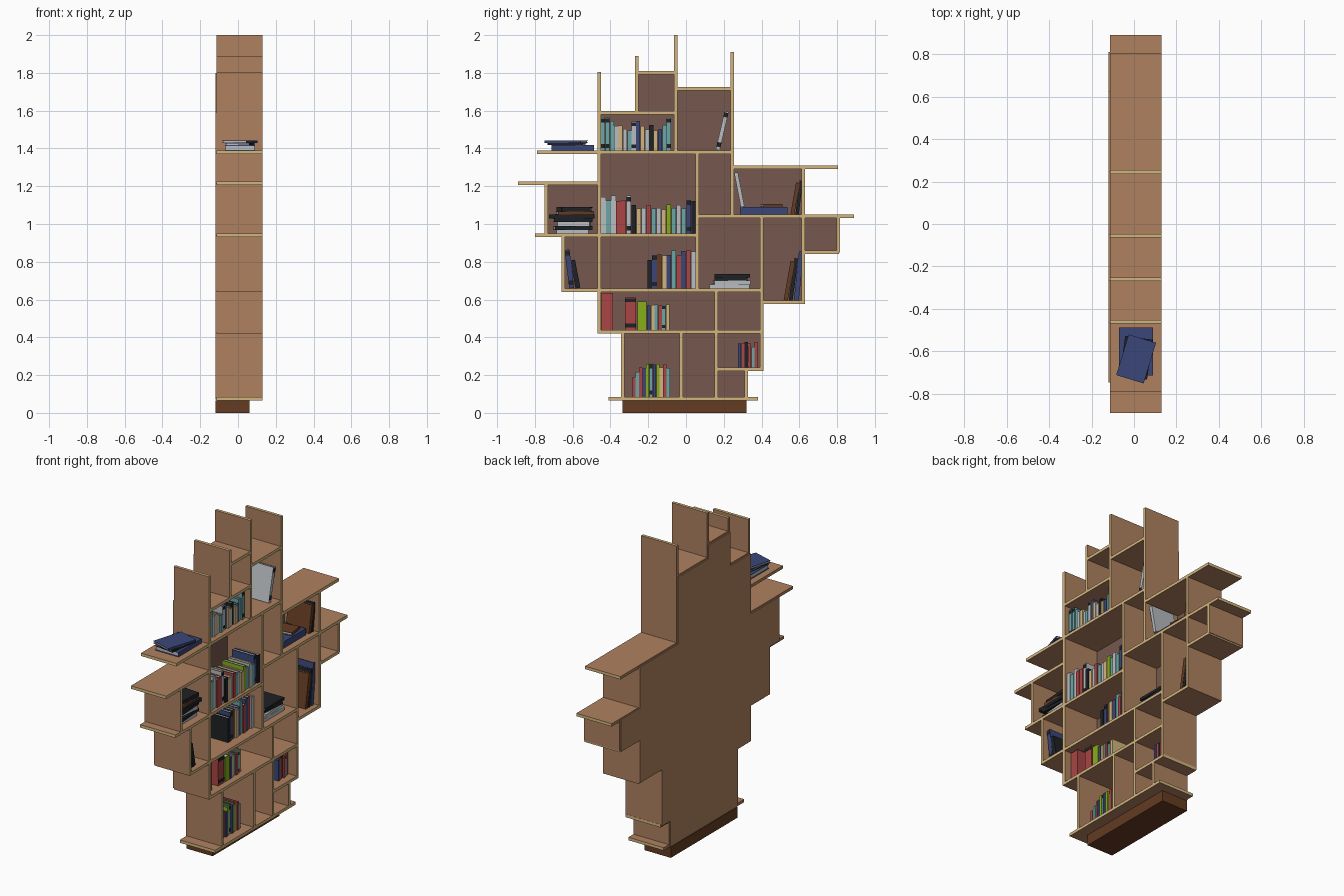
import bpy
import bmesh
from math import radians, sin
from mathutils import Matrix, Vector

cube = bpy.data.objects.get("Cube")
if cube:
    bpy.data.objects.remove(cube)

# Flat colours
COLOURS = {
    "wood": (0.43, 0.22, 0.115),
    "pale_edge": (0.65, 0.46, 0.21),
    "back_lining": (0.18, 0.095, 0.075),
    "dark_plinth": (0.13, 0.045, 0.016),
    "blue": (0.043, 0.062, 0.19),
    "red": (0.4, 0.06, 0.06),
    "green": (0.24, 0.42, 0.01),
    "teal": (0.15, 0.38, 0.38),
    "pale_grey": (0.48, 0.51, 0.53),
    "black": (0.014, 0.015, 0.018),
}
MATS = []
for name, rgb in COLOURS.items():
    m = bpy.data.materials.new(name)
    m.use_nodes = True
    m.diffuse_color = (*rgb, 1)
    m.node_tree.nodes["Principled BSDF"].inputs["Base Color"].default_value = (*rgb, 1)
    MATS.append(m)
INDEX = {name: i for i, name in enumerate(COLOURS)}
# Letters used in the book rows
CODE = dict(B="blue", R="red", G="green", T="teal", W="pale_grey",
            K="black", C="pale_edge", N="dark_plinth")


def box(bm, lo, hi, colour, xf=Matrix()):
    """Add a box between two corners and return its faces."""
    lo, hi = Vector(lo), Vector(hi)
    place = xf @ Matrix.Translation((lo + hi) / 2) @ Matrix.Diagonal((*(hi - lo), 1))
    verts = bmesh.ops.create_cube(bm, size=1, matrix=place)["verts"]
    faces = {f for v in verts for f in v.link_faces}
    for f in faces:
        f.material_index = INDEX[colour]
    return faces


def finish(bm, name):
    bm.normal_update()
    mesh = bpy.data.meshes.new(name)
    bm.to_mesh(mesh)
    bm.free()
    for m in MATS:
        mesh.materials.append(m)
    ob = bpy.data.objects.new(name, mesh)
    bpy.context.collection.objects.link(ob)
    return ob


FRONT, REAR, HALF = 0.13, -0.113, 0.009


def boards(name, spans, upright):
    """Boards with pale narrow edges; spans are (position, start, end)."""
    bm = bmesh.new()
    for p, a, b in spans:
        if upright:
            faces = box(bm, (REAR, p - HALF, a), (FRONT, p + HALF, b), "wood")
        else:
            faces = box(bm, (REAR, a, p - HALF), (FRONT, b, p + HALF), "wood")
        for f in faces:
            f.normal_update()
            n = f.normal
            end = n.z > 0.5 if upright else abs(n.y) > 0.5
            if n.x > 0.5 or end:
                f.material_index = INDEX["pale_edge"]
    return finish(bm, name)


# Shelves: height, then extent along y
boards("shelves", [
    (.075, -.41, .38), (.23, .16, .41), (.43, -.46, .40), (.65, -.65, .40),
    (.585, .40, .62), (.94, -.80, .06), (1.04, .06, .89), (.85, .62, .81),
    (1.215, -.89, -.46), (1.38, -.79, .245), (1.30, .245, .805),
    (1.59, -.46, -.055), (1.715, -.055, .245), (1.8, -.26, -.055)], False)

# Dividers: y position, then extent in height
boards("dividers", [
    (-.46, .421, 1.805), (-.335, .075, .43), (-.025, .075, .43), (.16, .075, .65),
    (.32, .075, .23), (.40, .23, 1.04), (-.65, .641, .94), (-.74, .94, 1.215),
    (.06, .65, 1.38), (.62, .576, 1.30), (.805, .85, 1.04), (.245, 1.04, 1.91),
    (-.055, 1.38, 2), (-.26, 1.59, 1.89)], True)

# Stepped back panel: bottom, top, and extent along y
bm = bmesh.new()
for z0, z1, y0, y1 in [
        (.07, .23, -.34, .325), (.23, .425, -.34, .405), (.425, .58, -.465, .405),
        (.58, .645, -.465, .625), (.645, .94, -.655, .625), (.94, 1.215, -.745, .625),
        (.845, 1.045, .625, .81), (1.215, 1.3, -.465, .625), (1.3, 1.59, -.465, .25),
        (1.59, 1.715, -.265, .25), (1.715, 1.8, -.265, -.05)]:
    for f in box(bm, (-.12, y0, z0), (-.108, y1, z1), "wood"):
        f.normal_update()
        if f.normal.x > 0.5:
            f.material_index = INDEX["back_lining"]
finish(bm, "back_panel")

# Plinth
bm = bmesh.new()
box(bm, (-.12, -.335, 0), (.06, .32, .066), "dark_plinth")
finish(bm, "plinth")


def book(bm, code, thick, height, depth, xf):
    """Bound book, spine to +x, centred on its foot; lower case adds dark bands."""
    colour = CODE[code.upper()]
    t, d, c = thick / 2, depth / 2, min(.003, thick / 6)
    for s in (-1, 1):
        box(bm, (-d, min(s * t, s * (t - c)), 0), (d, max(s * t, s * (t - c)), height), colour, xf)
    box(bm, (d - c, c - t, 0), (d, t - c, height), colour, xf)
    pages = "pale_edge" if colour == "pale_grey" else "pale_grey"
    box(bm, (-d + .004, c - t, .004), (d - c, t - c, height - .004), pages, xf)
    if code.islower():
        for k in (.08, .85):
            box(bm, (d - .001, -t, height * k), (d + .001, t, height * (k + .12)), "black", xf)


def row(name, y0, y1, z, books, spine=.085, depth=.15):
    """Upright row: letter for colour, digit for height."""
    bm = bmesh.new()
    n = len(books) // 2
    w = (y1 - y0) / n
    for i in range(n):
        code, size = books[2 * i], int(books[2 * i + 1])
        height = size * .022 + .003 * (i % 3 - 1)
        xf = Matrix.Translation((spine - depth / 2 - .004 * (i % 3), y0 + w * (i + .5), z + HALF))
        book(bm, code, w * .94, height, depth, xf)
    return finish(bm, name)


row("top_row", -.45, -.08, 1.38, "t8t8T7W6C6W5T5w7B7C6W5K6C5B5T6t8", .1)
row("middle_row", -.45, .055, .94, "W9T8W9R8R8w9K7C6W6R7T6W6C6G7T6W7T6b8k8", .115)
row("blue_row", -.205, .05, .65, "K7b8N8C8B8T9R8B9R9W9", .075)
row("red_box_book", -.448, -.384, .43, "R9", .09)
row("red_thick_book", -.325, -.262, .43, "r8", .09)
row("green_thick_book", -.258, -.208, .43, "G7", .09)
row("short_row", -.206, -.088, .43, "B6C6T6R6t6C6", .09)
row("bottom_row", -.285, -.085, .075, "R5T6R7B7G8t8B8G8C7R8T7", .08)
row("corner_row", .275, .38, .23, "B6R6k6R6T5R6", .085)


def leaning(name, y, z, code, thick, height, angle, depth=.16):
    """Book tilted along y; positive angles lean towards -y."""
    bm = bmesh.new()
    a = radians(angle)
    lift = abs(sin(a)) * thick / 2
    xf = Matrix.Translation((.02, y, z + HALF + lift)) @ Matrix.Rotation(a, 4, "X")
    book(bm, code, thick, height, depth, xf)
    return finish(bm, name)


leaning("leaning_blue_left", -.605, .65, "b", .026, .205, 7)
leaning("leaning_black_left", -.572, .65, "K", .026, .15, 11)
leaning("leaning_grey_top", .168, 1.38, "w", .022, .21, -13)
leaning("leaning_grey_right", .3, 1.08, "W", .02, .185, 11)
leaning("leaning_brown_right", .563, 1.04, "N", .02, .17, -10)
leaning("leaning_black_right", .588, 1.04, "K", .018, .18, -7)
leaning("leaning_brown_low", .528, .585, "N", .022, .21, -10)
leaning("leaning_black_low", .554, .585, "k", .02, .225, -8)
leaning("leaning_blue_low", .584, .585, "B", .026, .26, -6)


def stack(name, y, z, books):
    """Flat pile of (colour, thickness, length, width, turn, y shift)."""
    bm = bmesh.new()
    level = z + HALF
    for code, thick, length, width, turn, shift in books:
        xf = (Matrix.Translation((.01, y + shift, level + thick / 2))
              @ Matrix.Rotation(radians(turn), 4, "Z")
              @ Matrix.Rotation(radians(90), 4, "X")
              @ Matrix.Translation((0, 0, -length / 2)))
        book(bm, code, thick, length, width, xf)
        level += thick
    return finish(bm, name)


stack("outer_stack", -.6, 1.38, [
    ("B", .028, .225, .16, 0, 0), ("K", .012, .19, .13, -8, -.03),
    ("B", .014, .2, .135, -17, -.035)])
stack("left_stack", -.6, .94, [
    ("W", .02, .17, .14, 0, 0), ("K", .02, .2, .15, 4, 0), ("W", .022, .17, .13, -5, .01),
    ("K", .018, .2, .15, 3, 0), ("K", .02, .24, .16, 0, -.005), ("N", .018, .19, .14, 6, .01),
    ("k", .022, .18, .14, -4, .01)])
stack("centre_stack", .23, .65, [
    ("W", .022, .21, .15, 0, 0), ("W", .02, .19, .14, 5, .01), ("K", .016, .17, .13, -4, .01),
    ("k", .018, .19, .14, 0, .015)])
stack("right_stack", .412, 1.04, [
    ("B", .04, .25, .16, 0, 0), ("N", .018, .1, .13, 8, .04)])
